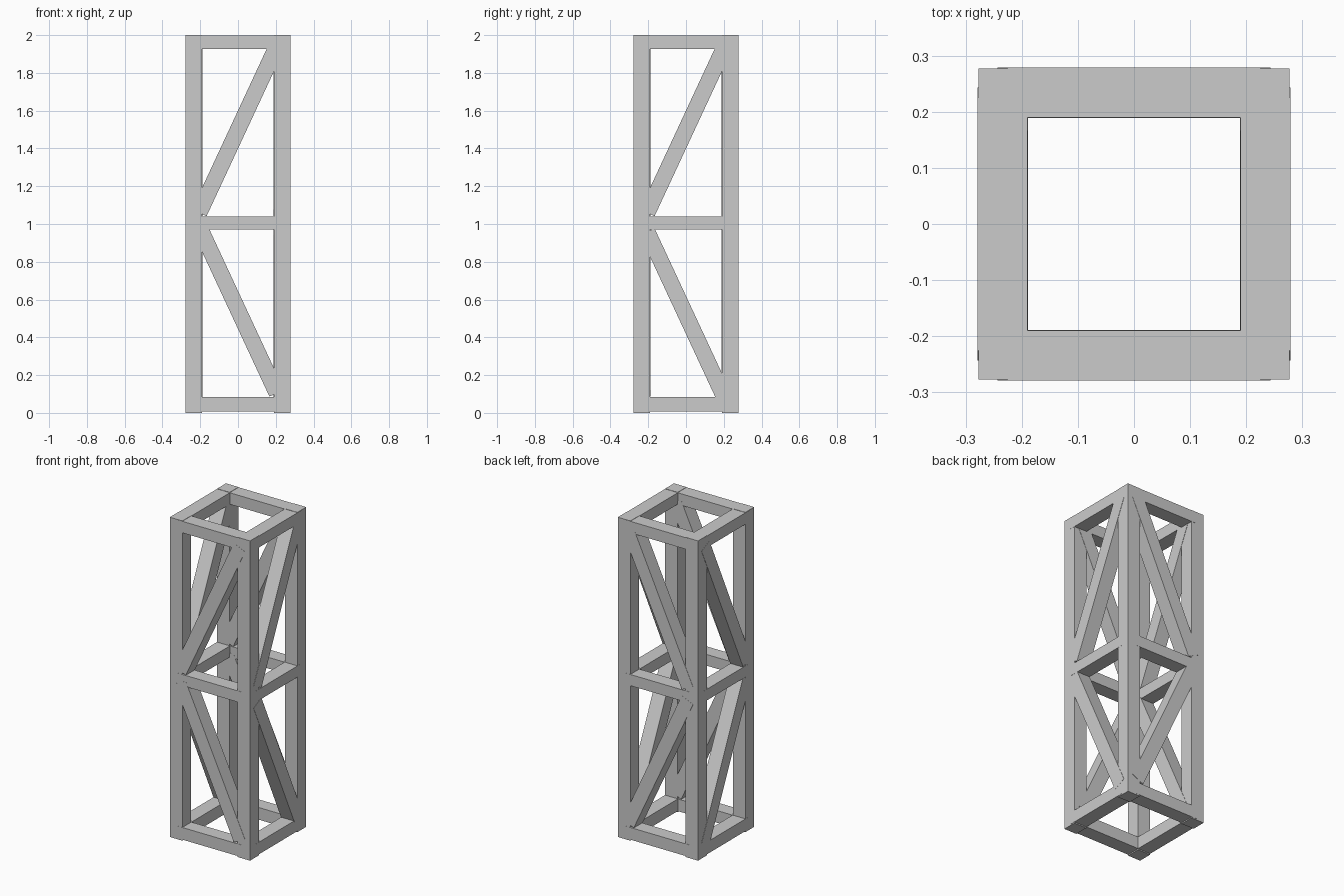
import bpy
from mathutils import Vector, Matrix

if "Cube" in bpy.data.objects:
    bpy.data.objects.remove(bpy.data.objects["Cube"])

C = 0.234    # post centre offset from the tower axis
W = 0.087    # beam width


def beam(name, a, b, normal, height, depth):
    """Box beam from a to b; depth lies along normal, height across it."""
    a, b, n = Vector(a), Vector(b), Vector(normal)
    d = b - a
    x = d.normalized()
    v = n.cross(x)
    rot = Matrix((x, n, v)).transposed()
    mid = (a + b) / 2
    verts = [mid + rot @ Vector((i * d.length / 2, j * depth / 2, k * height / 2))
             for i in (-1, 1) for j in (-1, 1) for k in (-1, 1)]
    faces = [(0, 1, 3, 2), (4, 6, 7, 5), (0, 4, 5, 1),
             (2, 3, 7, 6), (0, 2, 6, 4), (1, 5, 7, 3)]
    if rot.determinant() < 0:
        faces = [f[::-1] for f in faces]
    mesh = bpy.data.meshes.new(name)
    mesh.from_pydata(verts, [], faces)
    obj = bpy.data.objects.new(name, mesh)
    bpy.context.collection.objects.link(obj)
    return obj


# Corner posts
for sx, sname in ((-1, "left"), (1, "right")):
    for sy, dname in ((-1, "front"), (1, "back")):
        beam(f"{dname}_{sname}_post", (sx * C, sy * C, 0), (sx * C, sy * C, 2),
             (0, 1, 0), W, W)

# Each side: outward normal and the direction away from its bracing node
sides = {
    "front": ((0, -1, 0), (1, 0, 0)),
    "back": ((0, 1, 0), (1, 0, 0)),
    "right": ((1, 0, 0), (0, 1, 0)),
    "left": ((-1, 0, 0), (0, 1, 0)),
}
for side, (n, t) in sides.items():
    nv, tv = Vector(n), Vector(t)

    def pt(u, z):
        return nv * C + tv * u + Vector((0, 0, z))

    # Horizontal rails
    for level, z, h in (("bottom", 0.045, 0.076), ("middle", 1.005, 0.07),
                        ("top", 1.962, 0.072)):
        beam(f"{side}_{level}_rail", pt(-0.225, z), pt(0.225, z), n, h, W + 0.002)

    # Diagonal braces meeting at the middle of one post
    low = 0.545 if side in ("front", "back") else 0.518
    beam(f"{side}_upper_brace", pt(-0.205, 1.5 - 0.205 * 2.15),
         pt(0.205, 1.5 + 0.205 * 2.15), n, 0.085, W + 0.003)
    beam(f"{side}_lower_brace", pt(-0.205, low + 0.205 * 2.15),
         pt(0.205, low - 0.205 * 2.15), n, 0.085, W + 0.003)
